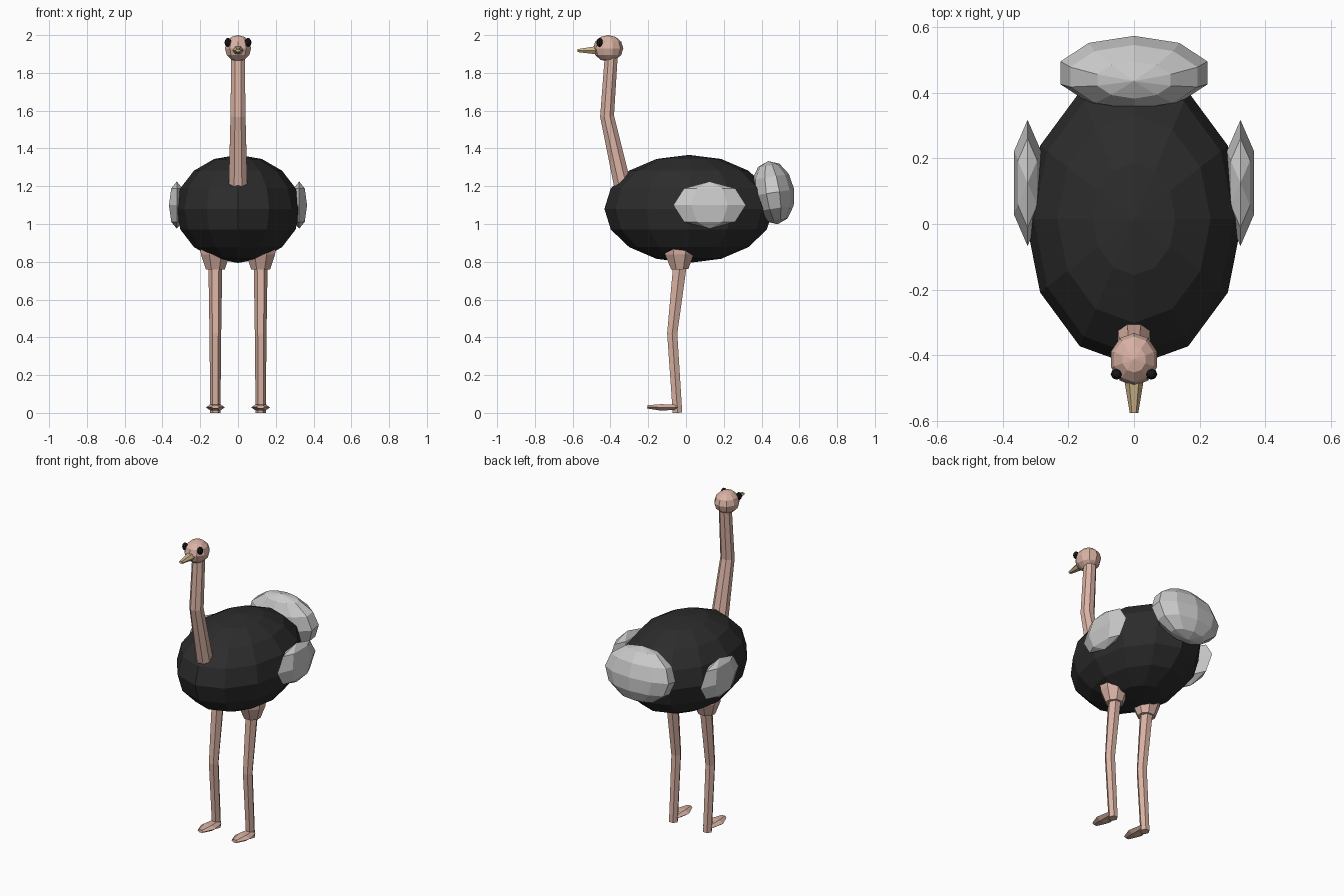
import bpy, bmesh
from math import sin, cos, pi
from mathutils import Matrix, Vector

if "Cube" in bpy.data.objects:
    bpy.data.objects.remove(bpy.data.objects["Cube"])


def material(name, r, g, b):
    m = bpy.data.materials.new(name)
    m.diffuse_color = (r, g, b, 1)
    m.use_nodes = True
    m.node_tree.nodes["Principled BSDF"].inputs["Base Color"].default_value = m.diffuse_color
    return m


SKIN = material("skin", 0.70, 0.45, 0.37)
BLACK = material("black_plumage", 0.025, 0.025, 0.025)
DARK = material("dark_eye", 0.01, 0.01, 0.01)
HORN = material("horn", 0.60, 0.45, 0.25)


def finish(bm, name, mat, mirror):
    bmesh.ops.recalc_face_normals(bm, faces=bm.faces)
    me = bpy.data.meshes.new(name)
    bm.to_mesh(me)
    bm.free()
    if mat:
        me.materials.append(mat)
    ob = bpy.data.objects.new(name, me)
    bpy.context.collection.objects.link(ob)
    if mirror:
        ob.modifiers.new("Mirror", 'MIRROR')
    return ob


def ellipsoid(name, centre, radii, segments, rings, mat=None, tilt=0, mirror=False):
    bm = bmesh.new()
    matrix = (Matrix.Translation(centre) @ Matrix.Rotation(tilt, 4, 'X')
              @ Matrix.Diagonal((*radii, 1)))
    bmesh.ops.create_uvsphere(bm, u_segments=segments, v_segments=rings,
                              radius=1, matrix=matrix)
    return finish(bm, name, mat, mirror)


def tube(name, x, path, sides, mat, phase=0, mirror=False):
    """Loft rings along path points (y, z, half width, half depth)."""
    bm = bmesh.new()
    rings = []
    for i, (y, z, rx, rn) in enumerate(path):
        a, b = path[max(i - 1, 0)], path[min(i + 1, len(path) - 1)]
        d = Vector((0, b[0] - a[0], b[1] - a[1])).normalized()
        n = Vector((0, -d.z, d.y))
        rings.append([])
        for k in range(sides):
            t = 2 * pi * k / sides + phase
            p = Vector((x + rx * cos(t), y, z)) + n * rn * sin(t)
            rings[-1].append(bm.verts.new(p))
    for r0, r1 in zip(rings, rings[1:]):
        for k in range(sides):
            j = (k + 1) % sides
            bm.faces.new((r0[k], r0[j], r1[j], r1[k]))
    bm.faces.new(rings[0])
    bm.faces.new(rings[-1])
    return finish(bm, name, mat, mirror)


# Plumage: body, tail and wings
ellipsoid("body", (0, 0.015, 1.08), (0.33, 0.447, 0.286), 12, 8, BLACK)
ellipsoid("tail", (0, 0.46, 1.166), (0.235, 0.114, 0.169), 10, 6, tilt=0.15)
ellipsoid("wings", (0.324, 0.125, 1.1), (0.048, 0.192, 0.125), 6, 4, mirror=True)

# Neck and head
tube("neck", 0, [(-0.33, 1.18, 0.054, 0.050), (-0.418, 1.57, 0.043, 0.040),
                 (-0.395, 1.90, 0.039, 0.037)], 8, SKIN, pi / 8)
ellipsoid("head", (0, -0.412, 1.93), (0.073, 0.08, 0.07), 10, 6, SKIN)
tube("beak", 0, [(-0.46, 1.92, 0.032, 0.027), (-0.575, 1.918, 0.013, 0.009)], 6, HORN)
ellipsoid("eyes", (0.053, -0.457, 1.961), (0.018, 0.017, 0.024), 8, 6, DARK, mirror=True)

# Legs and feet
tube("thighs", 0.12, [(-0.033, 0.76, 0.054, 0.049), (-0.035, 0.84, 0.083, 0.083),
                      (-0.035, 0.92, 0.09, 0.09)], 8, SKIN, pi / 8, mirror=True)
tube("legs", 0.12, [(-0.03, 0.80, 0.037, 0.042), (-0.073, 0.42, 0.031, 0.031),
                    (-0.045, 0.0, 0.027, 0.029)], 6, SKIN, mirror=True)
tube("feet", 0.12, [(-0.205, 0.032, 0.022, 0.010), (-0.13, 0.029, 0.050, 0.020),
                    (-0.045, 0.030, 0.034, 0.014)], 6, SKIN, mirror=True)
